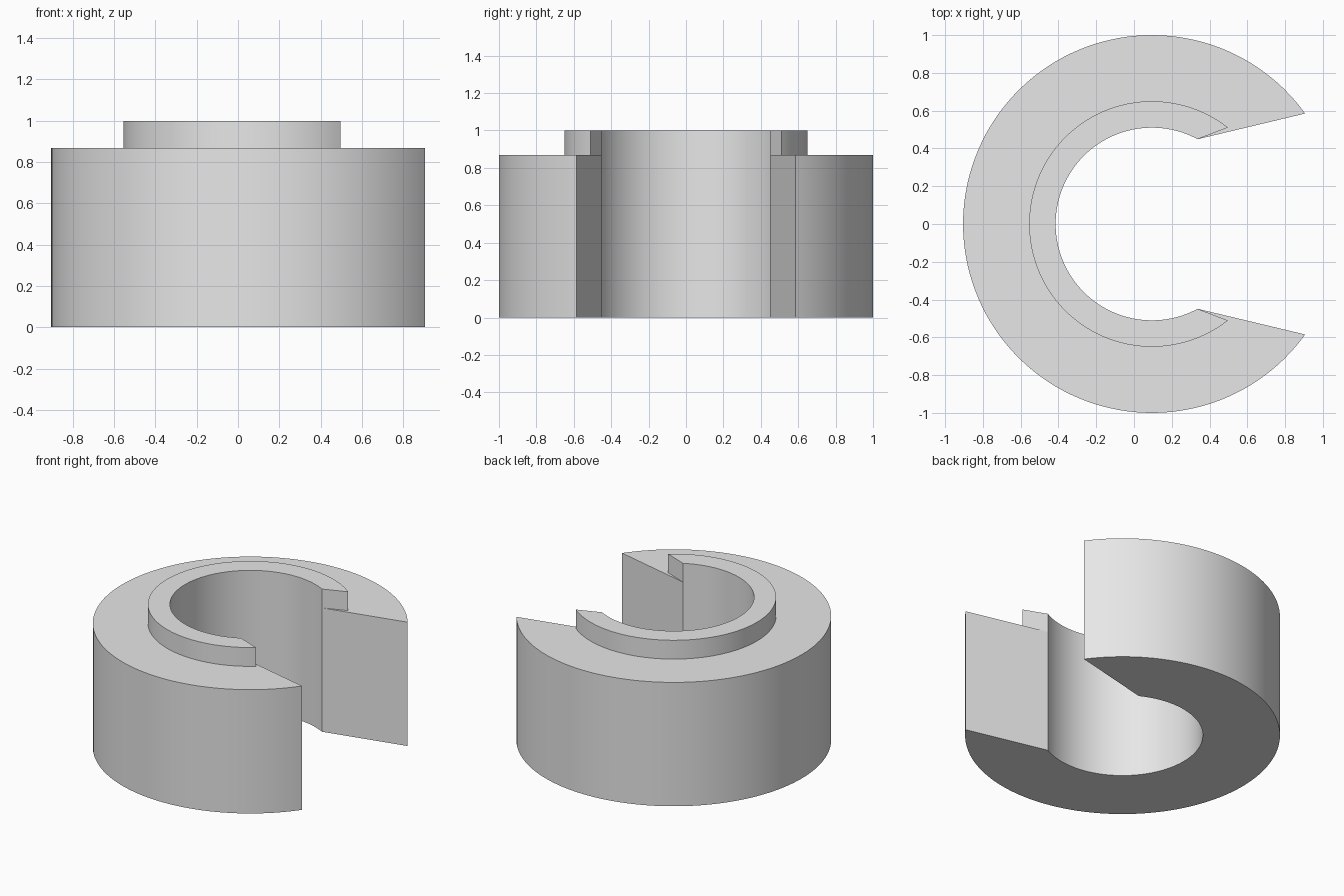
import bpy, bmesh
from math import radians, pi, sin, cos

cube = bpy.data.objects.get("Cube")
if cube:
    bpy.data.objects.remove(cube)

AXIS_X = 0.095      # the ring axis sits off centre because the slot cuts the +x side
SEGMENTS = 112

grey = bpy.data.materials.new("light_grey")
grey.use_nodes = True
grey.diffuse_color = (0.8, 0.8, 0.8, 1)
grey.node_tree.nodes["Principled BSDF"].inputs["Base Color"].default_value = (0.8, 0.8, 0.8, 1)


def open_ring(name, inner, outer, z0, z1):
    """C-shaped solid; inner and outer are (radius, half slot angle in degrees)."""
    bm = bmesh.new()

    def section(t):
        verts = []
        for (radius, slot), z in ((inner, z0), (outer, z0), (outer, z1), (inner, z1)):
            start = radians(slot)
            a = start + t * 2 * (pi - start)
            verts.append(bm.verts.new((AXIS_X + radius * cos(a), radius * sin(a), z)))
        return verts

    sections = [section(i / SEGMENTS) for i in range(SEGMENTS + 1)]
    for a, b in zip(sections, sections[1:]):
        for i in range(4):
            j = (i + 1) % 4
            bm.faces.new((a[i], a[j], b[j], b[i]))
    # Flat slot walls
    bm.faces.new(sections[0])
    bm.faces.new(sections[-1])
    bmesh.ops.recalc_face_normals(bm, faces=bm.faces)

    mesh = bpy.data.meshes.new(name)
    bm.to_mesh(mesh)
    bm.free()
    mesh.materials.append(grey)
    obj = bpy.data.objects.new(name, mesh)
    bpy.context.collection.objects.link(obj)
    bpy.ops.object.select_all(action="DESELECT")
    obj.select_set(True)
    bpy.context.view_layer.objects.active = obj
    bpy.ops.object.shade_smooth_by_angle(angle=radians(20))
    return obj


# Thick slotted body, with the thin raised collar around its bore
open_ring("slotted_body", (0.51, 61.7), (1.0, 35.8), 0, 0.868)
open_ring("raised_collar", (0.51, 61.7), (0.65, 51.8), 0.868, 1.0)
